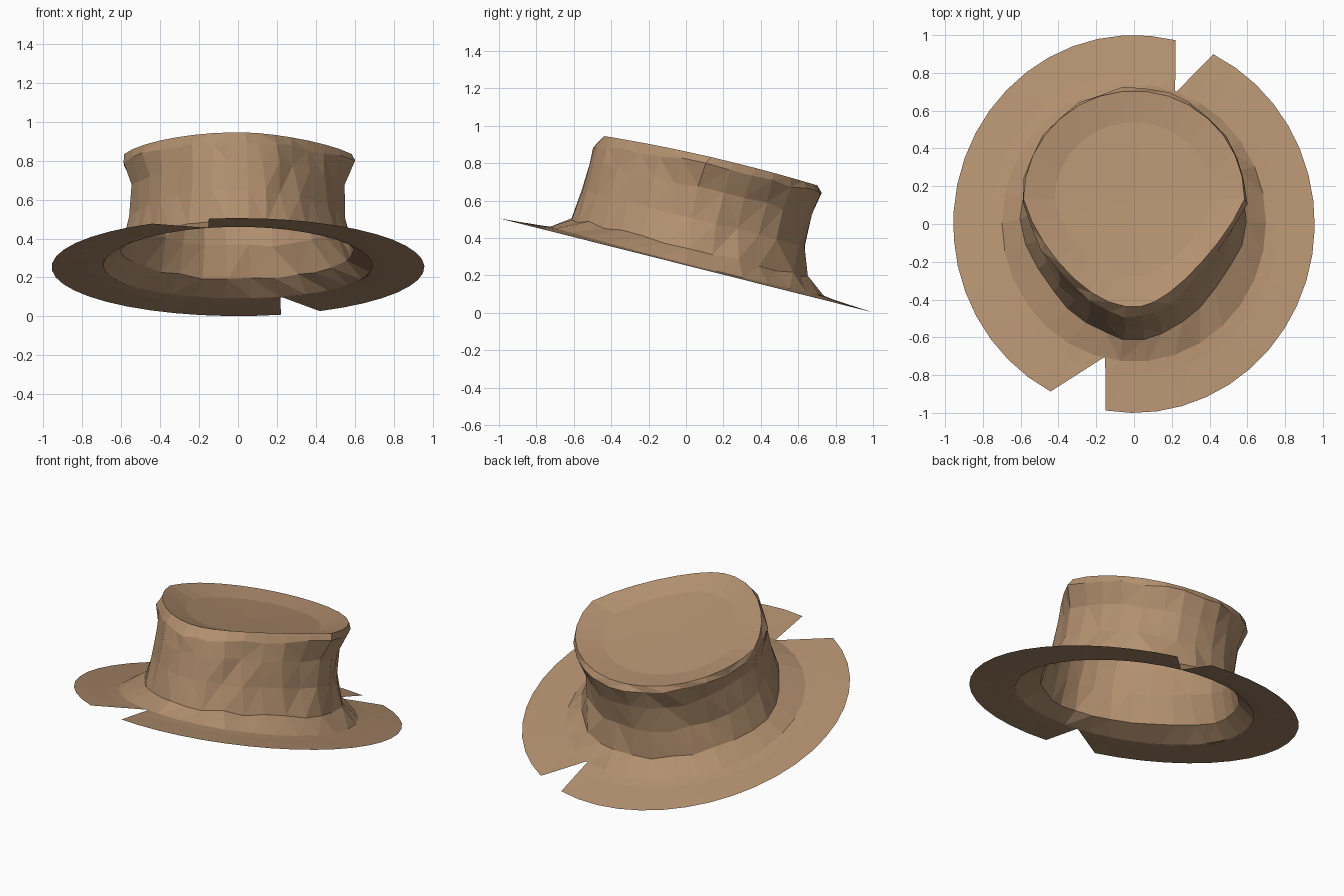
import bpy, bmesh, math, random
from mathutils import Vector

if "Cube" in bpy.data.objects:
    bpy.data.objects.remove(bpy.data.objects["Cube"])

random.seed(4)
felt = bpy.data.materials.new("tan felt")
felt.diffuse_color = (0.45, 0.28, 0.16, 1)
felt.use_nodes = True
felt.node_tree.nodes["Principled BSDF"].inputs["Base Color"].default_value = felt.diffuse_color

# Rings: front y, back y, half width, front z, back z,
#        front taper left, front taper right, side lift
OUTER = (-1.0, 1.0, 0.957, 0.505, 0.002, 0, 0, 0)
FLAT = (-0.80, 0.80, 0.765, 0.470, 0.066, 0, 0, -0.010)
ROOT = (-0.72, 0.73, 0.69, 0.460, 0.094, 0, 0, -0.015)
CROWN = [
    (-0.73, 0.74, 0.70, 0.461, 0.090, 0, 0, -0.015),
    (-0.61, 0.65, 0.60, 0.50, 0.19, 0.18, 0.18, 0),
    (-0.565, 0.64, 0.55, 0.66, 0.36, 0.18, 0.22, 0),
    (-0.525, 0.67, 0.54, 0.80, 0.52, 0.18, 0.28, 0.01),
    (-0.495, 0.72, 0.595, 0.89, 0.635, 0.27, 0.42, 0.03),
    (-0.44, 0.705, 0.585, 0.945, 0.68, 0.27, 0.42, 0.02),
    (-0.28, 0.54, 0.42, 0.88, 0.685, 0.2, 0.3, 0.005),
]


def ring_point(ring, deg):
    yf, yb, rx, zf, zb, left, right, lift = ring
    c, s = math.cos(math.radians(deg)), math.sin(math.radians(deg))
    t = (s + 1) / 2
    taper = right if c > 0 else left
    return Vector((rx * c * (1 - taper * max(0, -s)),
                   yf + (yb - yf) * t, zf + (zb - zf) * t + lift * c * c))


def loft(bm, rows, closed):
    n = len(rows[0])
    for a, b in zip(rows, rows[1:]):
        for i in range(n if closed else n - 1):
            j = (i + 1) % n
            bm.faces.new((a[i], a[j], b[j], b[i]))


def finish(bm, name):
    bmesh.ops.triangulate(bm, faces=bm.faces[:])
    me = bpy.data.meshes.new(name)
    bm.to_mesh(me)
    bm.free()
    me.materials.append(felt)
    ob = bpy.data.objects.new(name, me)
    bpy.context.collection.objects.link(ob)


# Hollow crown, open underneath, with a slightly dented top
N = 30
bm = bmesh.new()
rows = []
for k, ring in enumerate(CROWN):
    row = []
    for i in range(N):
        p = ring_point(ring, i * 360 / N)
        if 0 < k < 5:
            p += Vector((random.uniform(-1, 1), random.uniform(-1, 1),
                         random.uniform(-1, 1))) * 0.01
        row.append(bm.verts.new(p))
    rows.append(row)
loft(bm, rows, True)
centre = bm.verts.new((0, 0.13, 0.775))
for i in range(N):
    bm.faces.new((rows[-1][i], rows[-1][(i + 1) % N], centre))
finish(bm, "crown")

# Brim in two halves, leaving a torn notch at the front and the back
# (outer start, outer end, inner start, inner end) in degrees
STEPS = 20
for name, o0, o1, i0, i1 in (("brim_left", 76.7, 242.5, 71.6, 257.2),
                             ("brim_right", 261.0, 424.0, 257.2, 431.6)):
    bm = bmesh.new()
    grid = []
    for ring, blend in ((OUTER, 0), (FLAT, 0.72), (ROOT, 1)):
        a0, a1 = o0 + (i0 - o0) * blend, o1 + (i1 - o1) * blend
        grid.append([ring_point(ring, a0 + (a1 - a0) * k / STEPS)
                     for k in range(STEPS + 1)])
    for end in (0, STEPS):  # keep the notch sides straight
        grid[1][end] = grid[0][end].lerp(grid[2][end], 0.72)
    loft(bm, [[bm.verts.new(p) for p in row] for row in grid], False)
    finish(bm, name)
